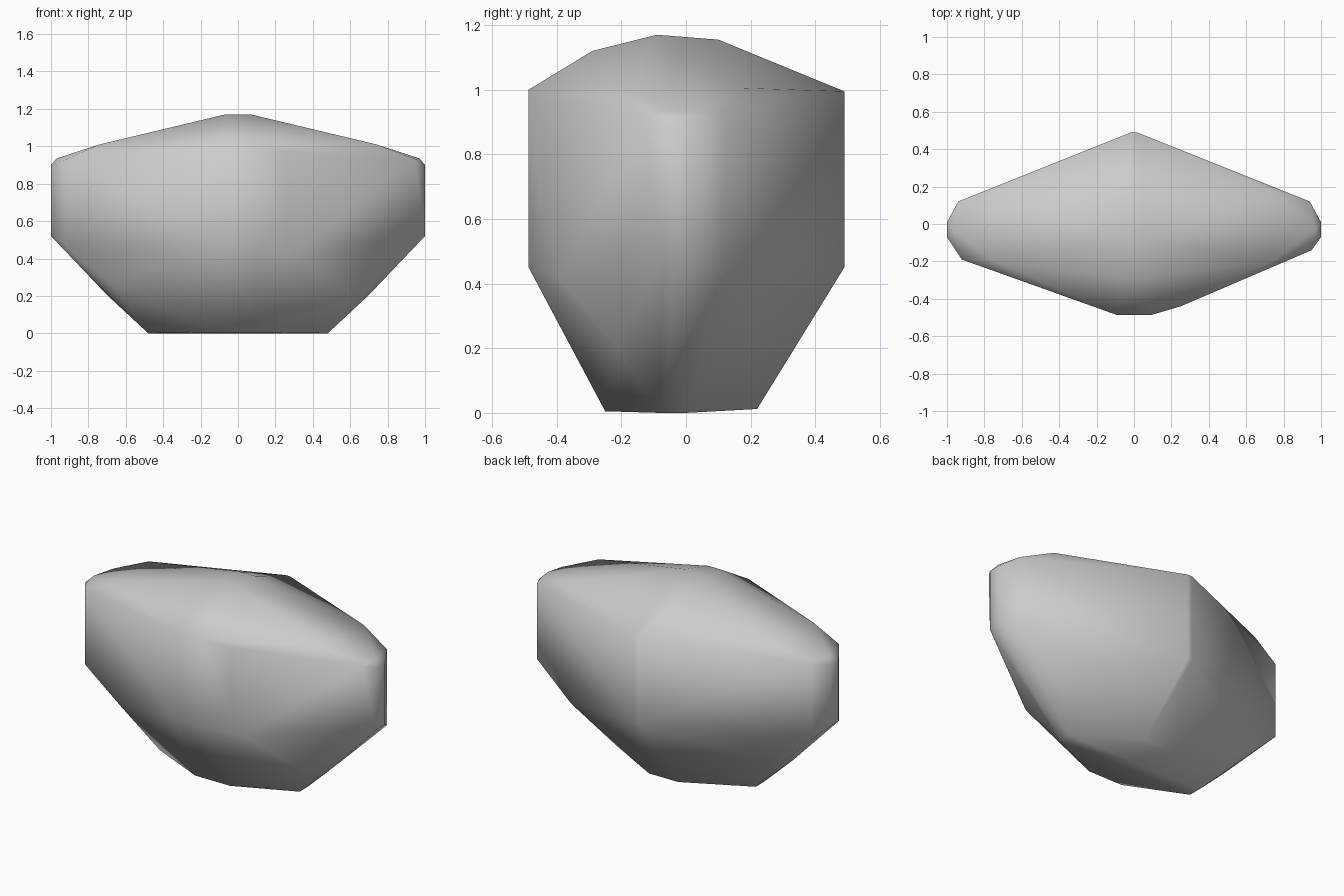
import bpy, bmesh, math

if "Cube" in bpy.data.objects:
    bpy.data.objects.remove(bpy.data.objects["Cube"])

stone = bpy.data.materials.new("grey stone")
stone.diffuse_color = (0.6, 0.6, 0.6, 1)
stone.use_nodes = True
stone.node_tree.nodes["Principled BSDF"].inputs["Base Color"].default_value = stone.diffuse_color

# Vertical walls: x, y, belt height, rim height (mirrored in x)
walls = [
    (0.015, 0.49, 0.45, 0.995),
    (0.94, 0.12, 0.46, 0.93),
    (1.00, 0.01, 0.52, 0.90),
    (1.00, -0.07, 0.52, 0.90),
    (0.92, -0.19, 0.46, 0.93),
    (0.09, -0.487, 0.45, 1.0),
]
points = []
for x, y, belt, rim in walls:
    for s in (-1, 1):
        # The front right corner is chipped away below its rim
        if s > 0 and x == 0.92:
            points.append((0.95, -0.14, rim))
        else:
            points += [(s * x, y, belt), (s * x, y, rim)]

# Chipped corner with its crease, and the fuller front left belly
points += [(0.25, -0.44, 0.97), (0.25, -0.44, 0.58), (0.31, -0.39, 0.42),
           (0.62, -0.21, 0.20), (-0.68, -0.19, 0.27)]

# Crown, raised rim, back belly and foot
for s in (-1, 1):
    points += [
        (s * 0.07, -0.09, 1.17), (s * 0.05, 0.10, 1.155), (s * 0.05, -0.29, 1.12),
        (s * 0.74, -0.20, 1.01), (s * 0.74, 0.18, 1.005), (s * 0.97, -0.03, 0.935),
        (s * 0.68, 0.16, 0.27), (s * 0.70, -0.05, 0.205),
        (s * 0.48, 0.0, 0.0), (s * 0.48, -0.08, 0.0),
        (s * 0.12, -0.25, 0.005), (s * 0.10, 0.22, 0.012),
    ]

# Faceted stone body
bm = bmesh.new()
for p in points:
    bm.verts.new(p)
bmesh.ops.convex_hull(bm, input=bm.verts[:])
loose = [v for v in bm.verts if not v.link_faces]
bmesh.ops.delete(bm, geom=loose, context='VERTS')
bmesh.ops.dissolve_limit(bm, angle_limit=math.radians(1.5),
                         verts=bm.verts[:], edges=bm.edges[:])
bmesh.ops.recalc_face_normals(bm, faces=bm.faces[:])
mesh = bpy.data.meshes.new("rock")
bm.to_mesh(mesh)
bm.free()
mesh.materials.append(stone)
rock = bpy.data.objects.new("rock", mesh)
bpy.context.collection.objects.link(rock)

# Softly shaded facets
bpy.context.view_layer.objects.active = rock
rock.select_set(True)
bpy.ops.object.shade_smooth_by_angle(angle=math.radians(75))
